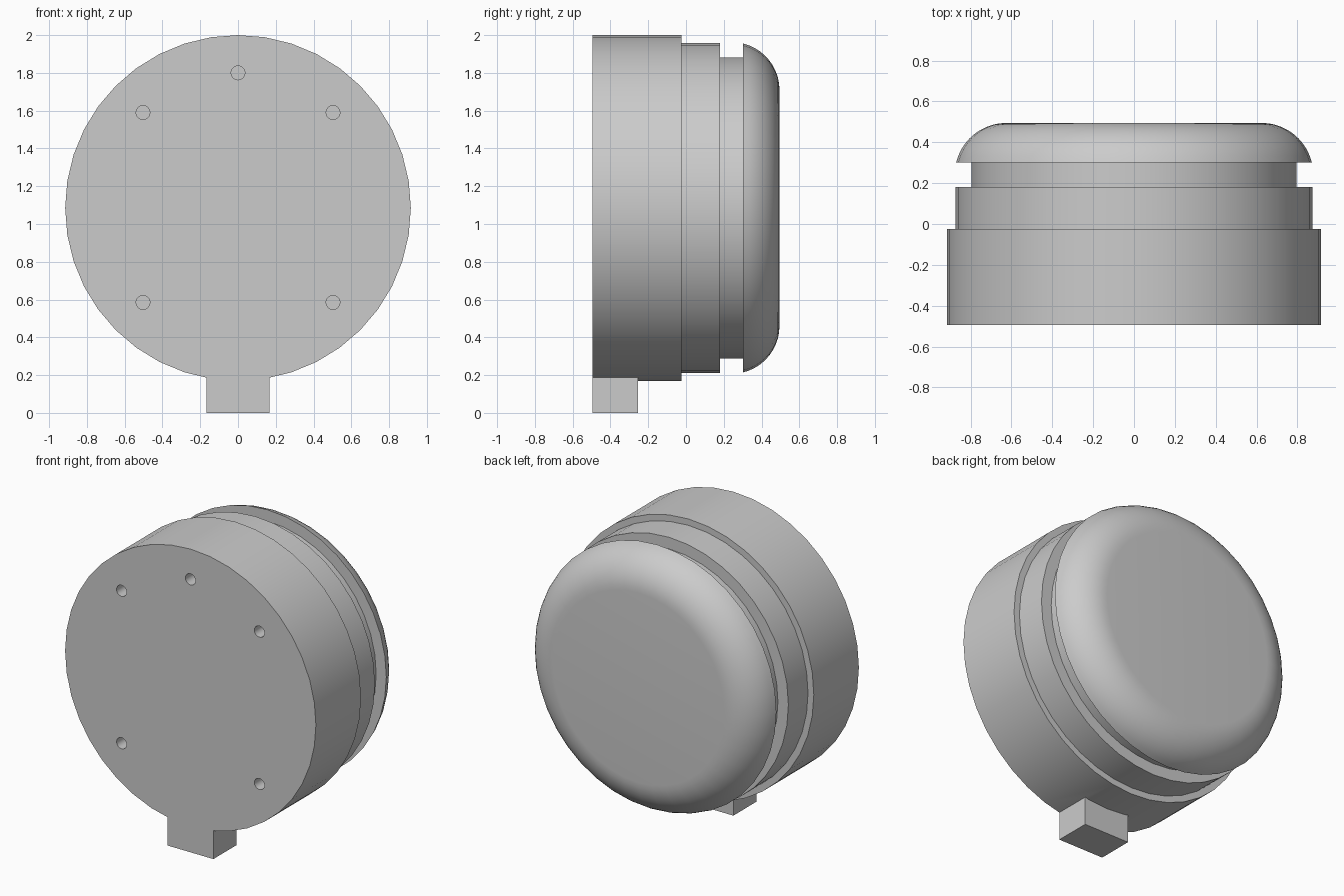
import bpy, bmesh, math
from mathutils import Matrix

if "Cube" in bpy.data.objects:
    bpy.data.objects.remove(bpy.data.objects["Cube"], do_unlink=True)

CENTRE_Z = 1.085
SIDES = 40

grey = bpy.data.materials.new("light_grey")
grey.use_nodes = True
colour = (0.6, 0.6, 0.6, 1)
grey.diffuse_color = colour
grey.node_tree.nodes["Principled BSDF"].inputs["Base Color"].default_value = colour


def make_object(name, bm):
    bmesh.ops.recalc_face_normals(bm, faces=bm.faces)
    mesh = bpy.data.meshes.new(name)
    bm.to_mesh(mesh)
    bm.free()
    mesh.materials.append(grey)
    obj = bpy.data.objects.new(name, mesh)
    bpy.context.collection.objects.link(obj)
    return obj


def lathe(name, profile, sides=SIDES, x=0, z=CENTRE_Z):
    """Turn (radius, y) points round a front-to-back axis, with flat end caps."""
    bm = bmesh.new()
    rings = []
    for r, y in profile:
        angles = [2 * math.pi * i / sides for i in range(sides)]
        rings.append([bm.verts.new((x + r * math.sin(a), y, z + r * math.cos(a))) for a in angles])
    for a, b in zip(rings, rings[1:]):
        for i in range(sides):
            j = (i + 1) % sides
            bm.faces.new((a[i], a[j], b[j], b[i]))
    bm.faces.new(rings[0])
    bm.faces.new(rings[-1])
    return make_object(name, bm)


def box(name, low, high):
    bm = bmesh.new()
    size = [h - l for l, h in zip(low, high)]
    middle = [(h + l) / 2 for l, h in zip(low, high)]
    bmesh.ops.create_cube(bm, size=1, matrix=Matrix.Translation(middle) @ Matrix.Diagonal((*size, 1)))
    return make_object(name, bm)


def boolean(target, tool, operation):
    mod = target.modifiers.new(operation.lower(), "BOOLEAN")
    mod.operation = operation
    mod.solver = "EXACT"
    mod.object = tool
    bpy.context.view_layer.objects.active = target
    bpy.ops.object.modifier_apply(modifier=mod.name)
    bpy.data.objects.remove(tool, do_unlink=True)


# Stepped drum, neck and domed cap as one turned body
profile = [(0.915, -0.495), (0.915, -0.025), (0.873, -0.025), (0.873, 0.18),
           (0.797, 0.18), (0.797, 0.302)]
start = math.asin(0.06 / 0.253)
for i in range(11):
    a = start + (math.pi / 2 - start) * i / 10
    profile.append((0.625 + 0.253 * math.cos(a), 0.242 + 0.253 * math.sin(a)))
body = lathe("housing", profile)

# Foot block, flush with the front
foot = box("foot", (-0.167, -0.495, 0), (0.167, -0.255, 0.4))
boolean(body, foot, "UNION")

# Screw holes in the front face
for x, z in [(0, 1.8), (-0.503, 1.59), (0.503, 1.59), (-0.503, 0.585), (0.503, 0.585)]:
    boolean(body, lathe("hole_cutter", [(0.037, -0.6), (0.037, -0.3)], 16, x, z), "DIFFERENCE")

# Smooth shading with crisp steps
bpy.ops.object.select_all(action="DESELECT")
body.select_set(True)
bpy.context.view_layer.objects.active = body
bpy.ops.object.shade_smooth_by_angle(angle=math.radians(30))
